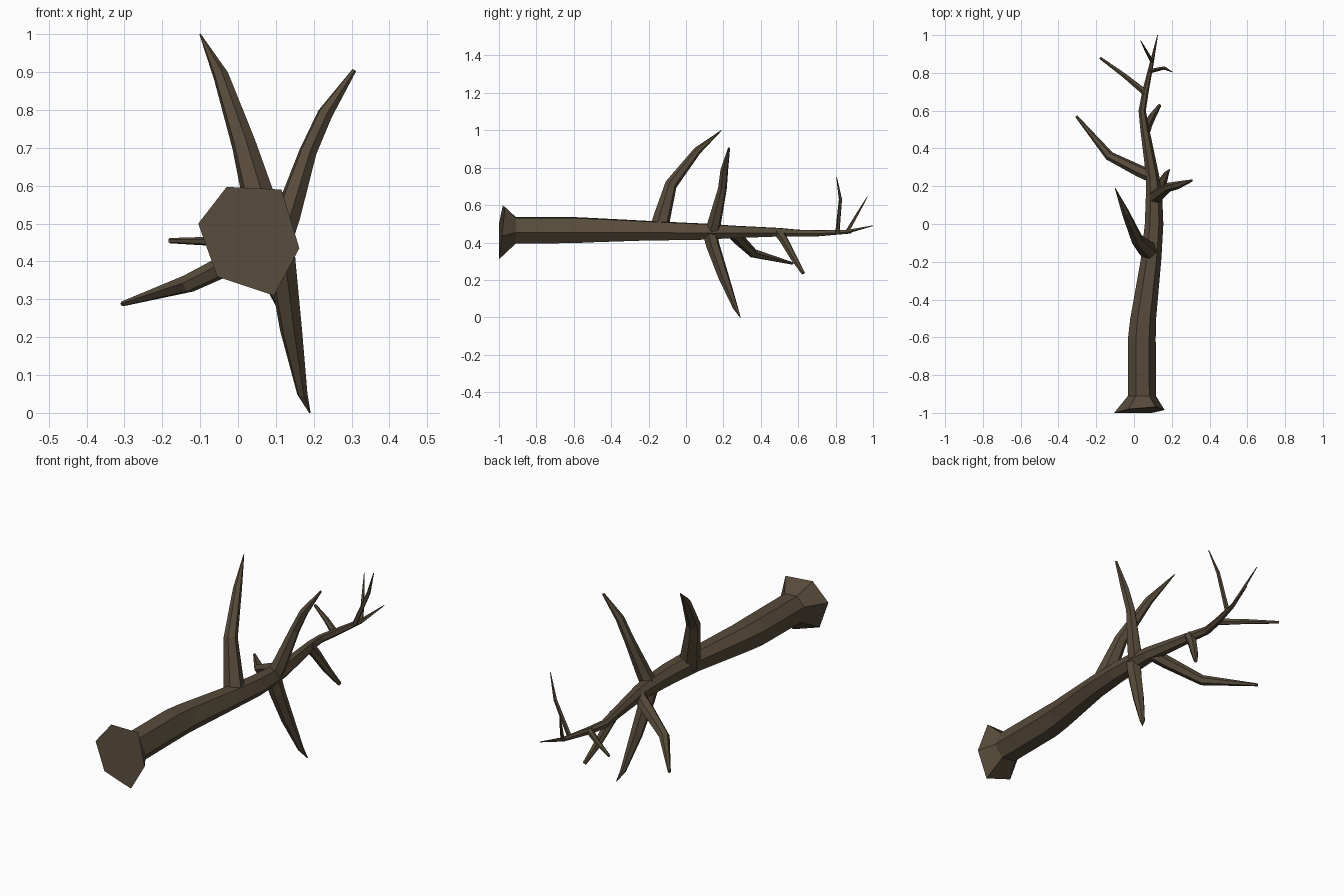
import bpy, math
from mathutils import Vector

bark = bpy.data.materials.new("bark")
bark.diffuse_color = (0.095, 0.07, 0.043, 1)


def skin(name, rings):
    """Join equal-sized rings of points into a closed flat-faced tube."""
    n = len(rings[0])
    verts = [p for ring in rings for p in ring]
    faces = [list(range(n))[::-1], list(range(len(verts) - n, len(verts)))]
    for r in range(len(rings) - 1):
        for i in range(n):
            a, b = r * n + i, r * n + (i + 1) % n
            faces.append((a, b, b + n, a + n))
    mesh = bpy.data.meshes.new(name)
    mesh.from_pydata(verts, [], faces)
    mesh.materials.append(bark)
    mesh.validate()
    obj = bpy.data.objects.new(name, mesh)
    bpy.context.collection.objects.link(obj)
    return obj


def limb(name, path, sides=6):
    """Tapering limb through (x, y, z, radius) points."""
    pts = [Vector(p[:3]) for p in path]
    side, rings = None, []
    for i, p in enumerate(pts):
        d = (pts[min(i + 1, len(pts) - 1)] - pts[max(i - 1, 0)]).normalized()
        if side is None:
            side = d.orthogonal()
        side = (side - d * side.dot(d)).normalized()
        up = d.cross(side)
        rings.append([p + path[i][3] * (side * math.cos(a) + up * math.sin(a))
                      for a in (math.tau * k / sides for k in range(sides))])
    return skin(name, rings)


# Trunk: irregular flared foot, then hexagonal rings (y, x, z, radius)
foot = [(-0.105, -1, 0.5), (-0.055, -1, 0.36), (0.095, -1, 0.31),
        (0.162, -0.985, 0.435), (0.115, -0.968, 0.59), (-0.03, -0.98, 0.597)]
angles = [math.radians(a) for a in (160, 228, 294, 351, 418, 473)]
spine = [(-0.91, 0.04, 0.465, 0.077), (-0.6, 0.04, 0.466, 0.076),
         (-0.5, 0.047, 0.466, 0.071), (-0.18, 0.09, 0.463, 0.056),
         (0.0, 0.105, 0.459, 0.051), (0.12, 0.105, 0.458, 0.046),
         (0.24, 0.1, 0.457, 0.037), (0.5, 0.057, 0.455, 0.025),
         (0.6, 0.043, 0.45, 0.02), (0.7, 0.06, 0.45, 0.018),
         (0.86, 0.095, 0.457, 0.011), (1.0, 0.125, 0.49, 0.002)]
rings = [[Vector(p) for p in foot]]
for y, x, z, r in spine:
    rings.append([Vector((x + r * math.cos(a), y, z + r * math.sin(a))) for a in angles])
skin("trunk", rings)

# Large branches
limb("upper_branch", [(0.085, -0.145, 0.46, 0.052), (0.065, -0.13, 0.53, 0.047),
                      (0.015, -0.08, 0.71, 0.033), (-0.045, 0.06, 0.89, 0.021),
                      (-0.1, 0.19, 1.0, 0.002)])
limb("right_branch", [(0.105, 0.14, 0.455, 0.04), (0.13, 0.155, 0.52, 0.036),
                      (0.185, 0.195, 0.69, 0.024), (0.23, 0.205, 0.79, 0.021),
                      (0.307, 0.23, 0.905, 0.006)])
limb("lower_branch", [(0.108, 0.125, 0.46, 0.04), (0.118, 0.145, 0.38, 0.037),
                      (0.14, 0.2, 0.22, 0.03), (0.17, 0.265, 0.05, 0.014),
                      (0.19, 0.29, 0.0, 0.002)])
limb("left_branch", [(0.09, 0.255, 0.45, 0.034), (0.03, 0.28, 0.42, 0.032),
                     (-0.13, 0.36, 0.342, 0.025), (-0.305, 0.57, 0.288, 0.007)])

# Small branches and tip twigs
limb("short_branch", [(0.06, 0.49, 0.46, 0.026), (0.073, 0.525, 0.41, 0.024),
                      (0.1, 0.575, 0.32, 0.019), (0.135, 0.627, 0.235, 0.01)])
limb("left_twig", [(0.06, 0.695, 0.45, 0.018), (-0.05, 0.785, 0.453, 0.013),
                   (-0.18, 0.88, 0.455, 0.007)])
limb("right_twig", [(0.09, 0.81, 0.455, 0.012), (0.16, 0.826, 0.63, 0.009),
                    (0.203, 0.805, 0.75, 0.002)], 5)
limb("end_twig", [(0.095, 0.86, 0.455, 0.01), (0.065, 0.915, 0.55, 0.007),
                  (0.035, 0.97, 0.645, 0.002)], 5)
